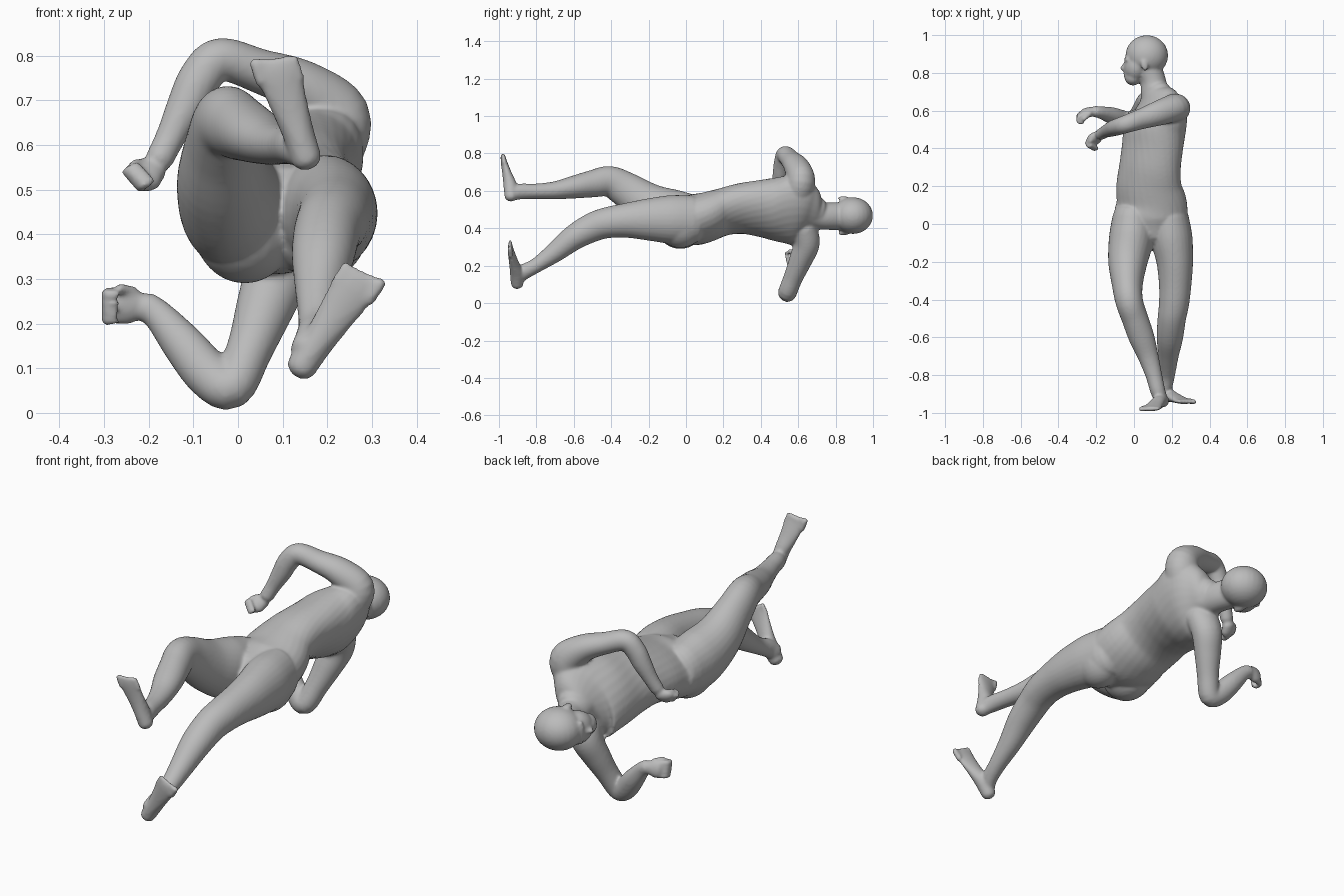
import bpy, bmesh, math
from mathutils import Vector, Matrix

bm = bmesh.new()
SEG = 28


def spline(rows, steps=5):
    """Catmull-Rom through section rows so the lofts stay rounded."""
    out = []
    for i in range(len(rows) - 1):
        p0, p1 = rows[max(i - 1, 0)], rows[i]
        p2, p3 = rows[i + 1], rows[min(i + 2, len(rows) - 1)]
        for s in range(steps):
            t = s / steps
            out.append([0.5 * (2 * b + (c - a) * t + (2 * a - 5 * b + 4 * c - d) * t * t
                               + (3 * b - a - 3 * c + d) * t ** 3)
                        for a, b, c, d in zip(p0, p1, p2, p3)])
    return out + [list(rows[-1])]


def loft(rows, side=(1, 0, 0)):
    """Rounded tube; each row is x, y, z, half width, half depth, roll in degrees."""
    rows = spline([tuple(r) + (0,) * (6 - len(r)) for r in rows])
    rings = []
    for i, r in enumerate(rows):
        c = Vector(r[:3])
        t = (Vector(rows[min(i + 1, len(rows) - 1)][:3])
             - Vector(rows[max(i - 1, 0)][:3])).normalized()
        u = Vector(side)
        u = (u - t * u.dot(t)).normalized()
        v = u.cross(t)
        k = math.radians(r[5])
        u, v = u * math.cos(k) + v * math.sin(k), v * math.cos(k) - u * math.sin(k)
        rings.append((c, u * r[3], v * r[4], t * min(r[3], r[4]) * 0.8))

    # Domed ends
    def dome(ring, sign):
        c, u, v, t = ring
        return [(c + t * sign * math.sin(q), u * math.cos(q), v * math.cos(q), t)
                for q in (0.4, 0.8, 1.15, 1.45)]
    rings = dome(rings[0], -1)[::-1] + rings + dome(rings[-1], 1)
    loops = [[bm.verts.new(c + u * math.cos(a) + v * math.sin(a))
              for a in (2 * math.pi * j / SEG for j in range(SEG))]
             for c, u, v, _ in rings]
    for a, b in zip(loops, loops[1:]):
        for j in range(SEG):
            n = (j + 1) % SEG
            bm.faces.new((a[j], a[n], b[n], b[j]))
    bm.faces.new(loops[0][::-1])
    bm.faces.new(loops[-1])


def ball(c, r, turn=0, axis='Y'):
    m = (Matrix.Translation(c) @ Matrix.Rotation(math.radians(turn), 4, axis)
         @ Matrix.Diagonal((*r, 1)))
    bmesh.ops.create_uvsphere(bm, u_segments=24, v_segments=16, radius=1, matrix=m)


# Torso, twisting from level hips to rolled shoulders, then neck
loft([(.09, -.03, .44, .17, .12, 5), (.09, .04, .445, .195, .135, 8),
      (.093, .11, .46, .19, .13, 12), (.08, .2, .488, .18, .118, 20),
      (.085, .3, .505, .175, .122, 30), (.097, .4, .505, .182, .13, 40),
      (.11, .5, .5, .195, .14, 50), (.13, .59, .495, .21, .122, 58),
      (.125, .65, .485, .165, .09, 60), (.115, .69, .475, .10, .075, 60)])
loft([(.125, .64, .48, .09, .08), (.11, .7, .47, .075, .077),
      (.1, .76, .465, .068, .073), (.075, .83, .465, .07, .075)])

# Head: skull, face, jaw, nose, brow and ears
ball((.068, .892, .468), (.113, .108, .098))
ball((.012, .835, .465), (.066, .085, .078), -12, 'Z')
ball((-.005, .775, .465), (.045, .042, .052))
loft([(-.035, .86, .465, .01, .01), (-.062, .822, .465, .014, .012)])
ball((-.042, .79, .465), (.014, .02, .028))
ball((-.036, .87, .465), (.016, .016, .06))
for s in (-1, 1):
    ball((.055, .842, .467 + s * .093), (.019, .032, .012), 12, 'Z')

# Buttocks and lower belly
ball((.015, -.03, .415), (.115, .13, .125))
ball((.185, -.03, .425), (.11, .13, .13))
ball((.08, -.04, .5), (.05, .05, .06))

# Raised leg
loft([(-.005, .03, .45, .11, .13), (-.015, -.08, .47, .118, .14),
      (-.033, -.2, .525, .104, .118), (-.035, -.32, .605, .082, .096),
      (-.025, -.41, .65, .073, .083), (.005, -.5, .638, .07, .073),
      (.04, -.6, .62, .068, .061), (.075, -.7, .603, .055, .048),
      (.105, -.8, .598, .044, .041), (.125, -.88, .597, .04, .042),
      (.14, -.92, .59, .036, .04)])
# Lowered leg
loft([(.185, .03, .445, .105, .13), (.2, -.08, .447, .11, .13),
      (.216, -.2, .447, .097, .113), (.218, -.32, .442, .086, .093),
      (.212, -.42, .43, .08, .083), (.2, -.5, .405, .075, .078),
      (.19, -.6, .35, .07, .068), (.182, -.7, .272, .054, .054),
      (.176, -.8, .202, .041, .04), (.164, -.87, .165, .036, .042),
      (.15, -.9, .14, .033, .04)])


def foot(heel, toe, across, spread):
    """Sole-down foot from heel to toe, with five toes along the front edge."""
    h, t, a = Vector(heel), Vector(toe), Vector(across).normalized()
    rows = []
    for f, w, d, lift in ((.08, .034, .034, .012), (.3, .036, .036, .016),
                          (.55, .043, .025, .008), (.8, .052, .016, 0), (.9, .05, .012, 0)):
        c = h.lerp(t, f) + Vector((0, lift, 0))
        rows.append((*c, w, d))
    loft(rows, a)
    run = (t - h).normalized()
    for k in range(5):
        p = t + a * (k - 2) * .021 - run * (.012 + .009 * k * spread)
        size = .015 if k == 0 else .011
        loft([(*(p - run * .045), size, size), (*p, size, size * .9)], a)


foot((.16, -.945, .55), (.075, -.982, .81), (.93, 0, .33), .6)
foot((.13, -.912, .085), (.29, -.943, .325), (-.83, 0, .56), .3)

# Upper arm and forearm, high side
loft([(.2, .6, .6, .085, .085), (.215, .615, .665, .075, .08),
      (.14, .59, .73, .068, .062), (.05, .56, .765, .056, .05),
      (-.04, .53, .792, .048, .048), (-.085, .515, .75, .045, .048),
      (-.115, .505, .69, .042, .044), (-.15, .49, .62, .033, .034),
      (-.175, .475, .57, .03, .032)], (0, 1, 0))
# Upper arm and forearm, low side
loft([(.11, .63, .4, .07, .08), (.09, .645, .32, .07, .075),
      (.06, .615, .235, .062, .065), (.025, .575, .14, .052, .052),
      (-.015, .542, .058, .05, .05), (-.065, .555, .085, .048, .053),
      (-.12, .575, .15, .044, .048), (-.175, .59, .215, .033, .036),
      (-.205, .595, .238, .03, .033)], (0, 1, 0))


def hand(palm, along, across, curl):
    """Half-closed hand: palm, four bent fingers and a thumb."""
    p, a, c, k = (Vector(q) for q in (palm, along, across, curl))
    loft([(*(p - a * .03), .03, .025), (*p, .043, .026), (*(p + a * .02), .042, .024)], c)
    for i in range(4):
        b = p + c * (i - 1.5) * .022 + a * .02
        loft([(*b, .012, .012), (*(b + a * .028 + k * .008), .012, .012),
              (*(b + a * .028 + k * .035), .011, .011),
              (*(b + a * .005 + k * .045), .01, .01)], c)
    loft([(*(p - c * .035 - a * .01), .014, .014),
          (*(p - c * .045 + a * .02 + k * .025), .012, .012)], c)


hand((-.205, .455, .535), (-.62, -.52, -.3), (.45, -.25, -.5), (.25, -.75, .2))
hand((-.245, .59, .24), (-.95, -.2, .0), (.0, .2, -.9), (-.1, -.95, -.1))

# Fuse all parts into one continuous skin
bmesh.ops.recalc_face_normals(bm, faces=bm.faces)
mesh = bpy.data.meshes.new("body")
bm.to_mesh(mesh)
bm.free()
body = bpy.data.objects.new("body", mesh)
bpy.context.collection.objects.link(body)
bpy.context.view_layer.objects.active = body
body.select_set(True)
fuse = body.modifiers.new("fuse", 'REMESH')
fuse.mode = 'VOXEL'
fuse.voxel_size = 0.007
relax = body.modifiers.new("relax", 'SMOOTH')
relax.factor, relax.iterations = 0.5, 8
for name in ("fuse", "relax"):
    bpy.ops.object.modifier_apply(modifier=name)
skin = bpy.data.materials.new("plain grey")
skin.diffuse_color = (0.5, 0.5, 0.5, 1)
body.data.materials.clear()
body.data.materials.append(skin)
bpy.ops.object.shade_smooth()
